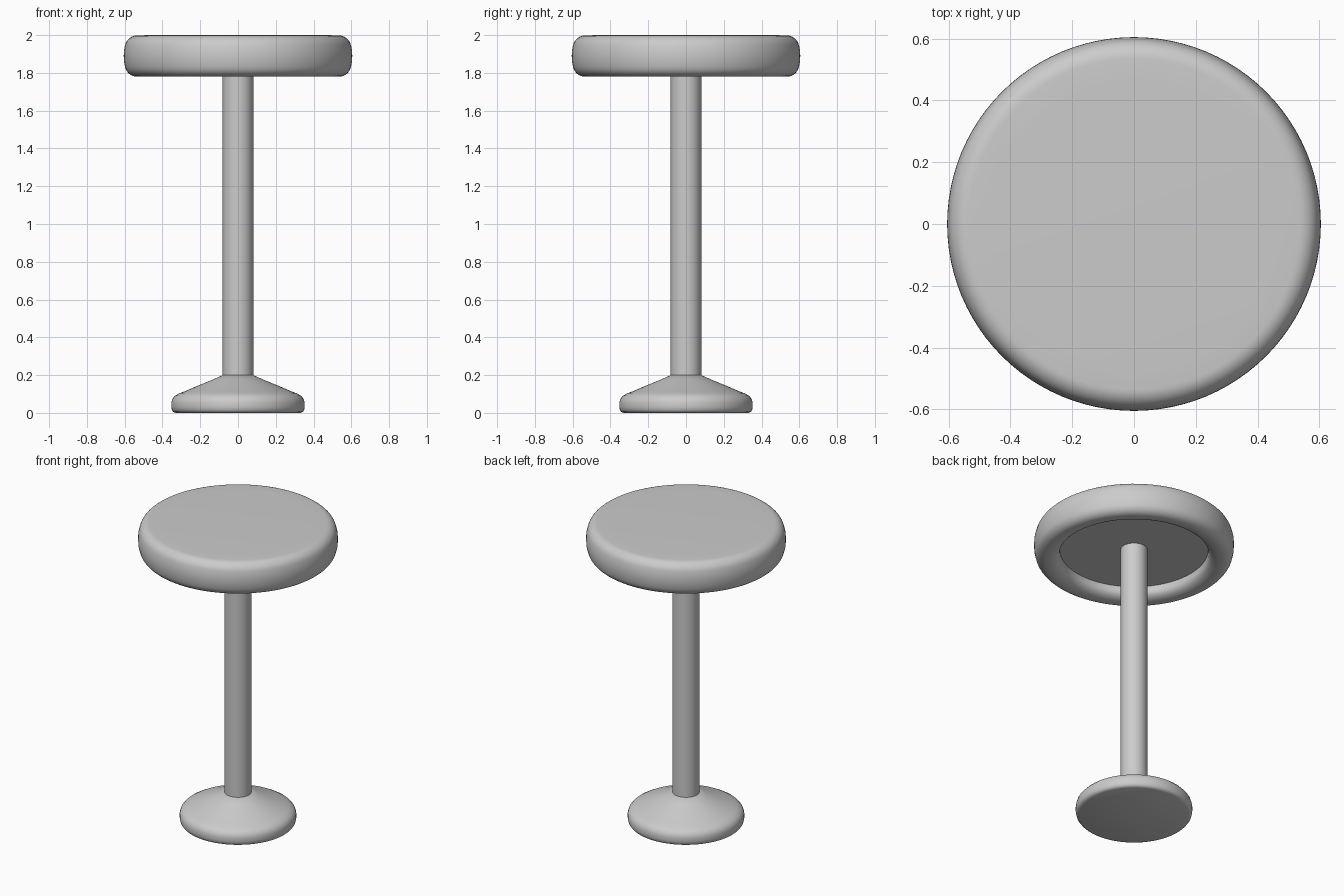
import bpy, bmesh, math
from mathutils import Vector

if "Cube" in bpy.data.objects:
    bpy.data.objects.remove(bpy.data.objects["Cube"])

grey = bpy.data.materials.new("plain grey")
grey.diffuse_color = (0.6, 0.6, 0.6, 1)
grey.use_nodes = True
grey.node_tree.nodes["Principled BSDF"].inputs["Base Color"].default_value = grey.diffuse_color


def lathe(name, profile, segments=96):
    """Revolve an (r, z) profile around the z axis."""
    bm = bmesh.new()
    vs = [bm.verts.new((r, 0, z)) for r, z in profile]
    es = [bm.edges.new(p) for p in zip(vs, vs[1:])]
    bmesh.ops.spin(bm, geom=vs + es, cent=(0, 0, 0), axis=(0, 0, 1),
                   angle=2 * math.pi, steps=segments, use_duplicate=False)
    bmesh.ops.remove_doubles(bm, verts=bm.verts, dist=0.0001)
    bmesh.ops.recalc_face_normals(bm, faces=bm.faces)
    mesh = bpy.data.meshes.new(name)
    bm.to_mesh(mesh)
    bm.free()
    mesh.materials.append(grey)
    ob = bpy.data.objects.new(name, mesh)
    bpy.context.collection.objects.link(ob)
    bpy.ops.object.select_all(action='DESELECT')
    ob.select_set(True)
    bpy.context.view_layer.objects.active = ob
    bpy.ops.object.shade_smooth_by_angle(angle=math.radians(40))
    return ob


def arc(cx, cz, rx, rz, a0, a1, n=8):
    """Points on an elliptical arc, angles in degrees."""
    return [(cx + rx * math.cos(math.radians(a0 + (a1 - a0) * i / n)),
             cz + rz * math.sin(math.radians(a0 + (a1 - a0) * i / n)))
            for i in range(n + 1)]


# round cushion with a rolled lip and a recessed underside
lathe("seat", [(0, 2.0), (0.47, 2.0)]
      + arc(0.535, 1.933, 0.064, 0.065, 90, 12)
      + [(0.604, 1.92), (0.605, 1.89), (0.604, 1.86)]
      + arc(0.535, 1.845, 0.064, 0.065, -12, -90)
      + arc(0.525, 1.83, 0.073, 0.05, -90, -180)
      + [(0.449, 1.855), (0, 1.855)])

# straight pole
lathe("pole", [(0, 1.86), (0.081, 1.86), (0.081, 0.18), (0, 0.18)], 64)

# flared foot
lathe("base", [(0, 0.2), (0.081, 0.2), (0.13, 0.178), (0.21, 0.145), (0.28, 0.115)]
      + [(0.31, 0.104), (0.333, 0.091), (0.347, 0.075), (0.353, 0.055),
         (0.353, 0.03), (0.35, 0.015), (0.343, 0.005), (0.33, 0), (0, 0)])
